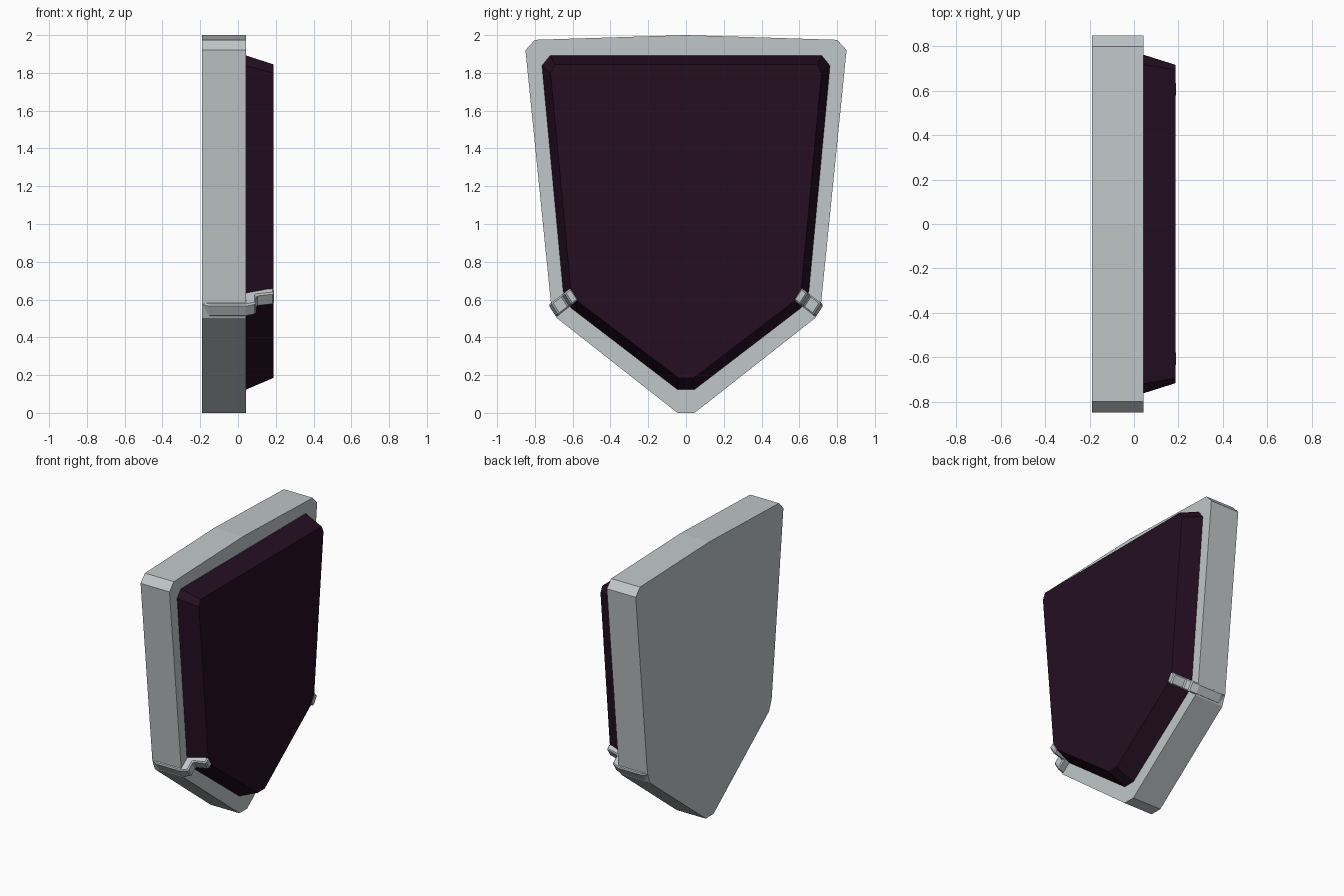
import bpy, bmesh

if "Cube" in bpy.data.objects:
    bpy.data.objects.remove(bpy.data.objects["Cube"])


def material(name, rgb):
    m = bpy.data.materials.new(name)
    m.diffuse_color = (*rgb, 1)
    m.use_nodes = True
    m.node_tree.nodes["Principled BSDF"].inputs["Base Color"].default_value = m.diffuse_color
    return m


grey = material("light grey metal", (0.53, 0.57, 0.58))
purple = material("dark purple", (0.018, 0.0045, 0.016))


def loft(name, ring_a, ring_b, mat):
    """Solid between two matching rings of 3D points."""
    bm = bmesh.new()
    a = [bm.verts.new(p) for p in ring_a]
    b = [bm.verts.new(p) for p in ring_b]
    bm.faces.new(a)
    bm.faces.new(b)
    n = len(a)
    for i in range(n):
        j = (i + 1) % n
        bm.faces.new((a[i], a[j], b[j], b[i]))
    bmesh.ops.recalc_face_normals(bm, faces=bm.faces)
    me = bpy.data.meshes.new(name)
    bm.to_mesh(me)
    bm.free()
    me.materials.append(mat)
    ob = bpy.data.objects.new(name, me)
    bpy.context.collection.objects.link(ob)
    return ob


def outline(half, x, top=None):
    """Mirror a half outline (y, z), listed top to bottom, into a full ring."""
    pts = list(half) + [(-y, z) for y, z in reversed(half)]
    if top:
        pts.append((0, top))
    return [(x, y, z) for y, z in pts]


# Shield frame slab
frame = [(0.80, 1.975), (0.85, 1.92), (0.715, 0.58), (0.685, 0.503), (0.045, 0)]
loft("shield_frame", outline(frame, -0.19, 2.0), outline(frame, 0.043, 2.0), grey)

# Raised tapered panel
base = [(0.72, 1.895), (0.765, 1.84), (0.653, 0.645), (0.61, 0.553), (0.045, 0.12)]
face = [(0.695, 1.845), (0.717, 1.80), (0.61, 0.655), (0.585, 0.60), (0.04, 0.185)]
loft("raised_panel", outline(base, 0.035), outline(face, 0.187), purple)

# Stepped corner clasps: (distance outward, x) profile swept across the corner
clasp = [(0.01, -0.188), (0.01, 0.10), (0.0, 0.19), (0.045, 0.19), (0.062, 0.095),
         (0.132, 0.095), (0.15, 0.04), (0.15, -0.15), (0.135, -0.19)]
u, v = (0.79, -0.61), (0.54, 0.84)
for side, label in ((1, "right"), (-1, "left")):
    rings = []
    for w in (-0.038, 0.038):
        rings.append([(x, side * (0.589 + s * u[0] + w * v[0]),
                       0.631 + s * u[1] + w * v[1]) for s, x in clasp])
    ob = loft("corner_clasp_" + label, rings[0], rings[1], grey)
    bev = ob.modifiers.new("edge_chamfer", 'BEVEL')
    bev.width = 0.008
    bev.segments = 1
